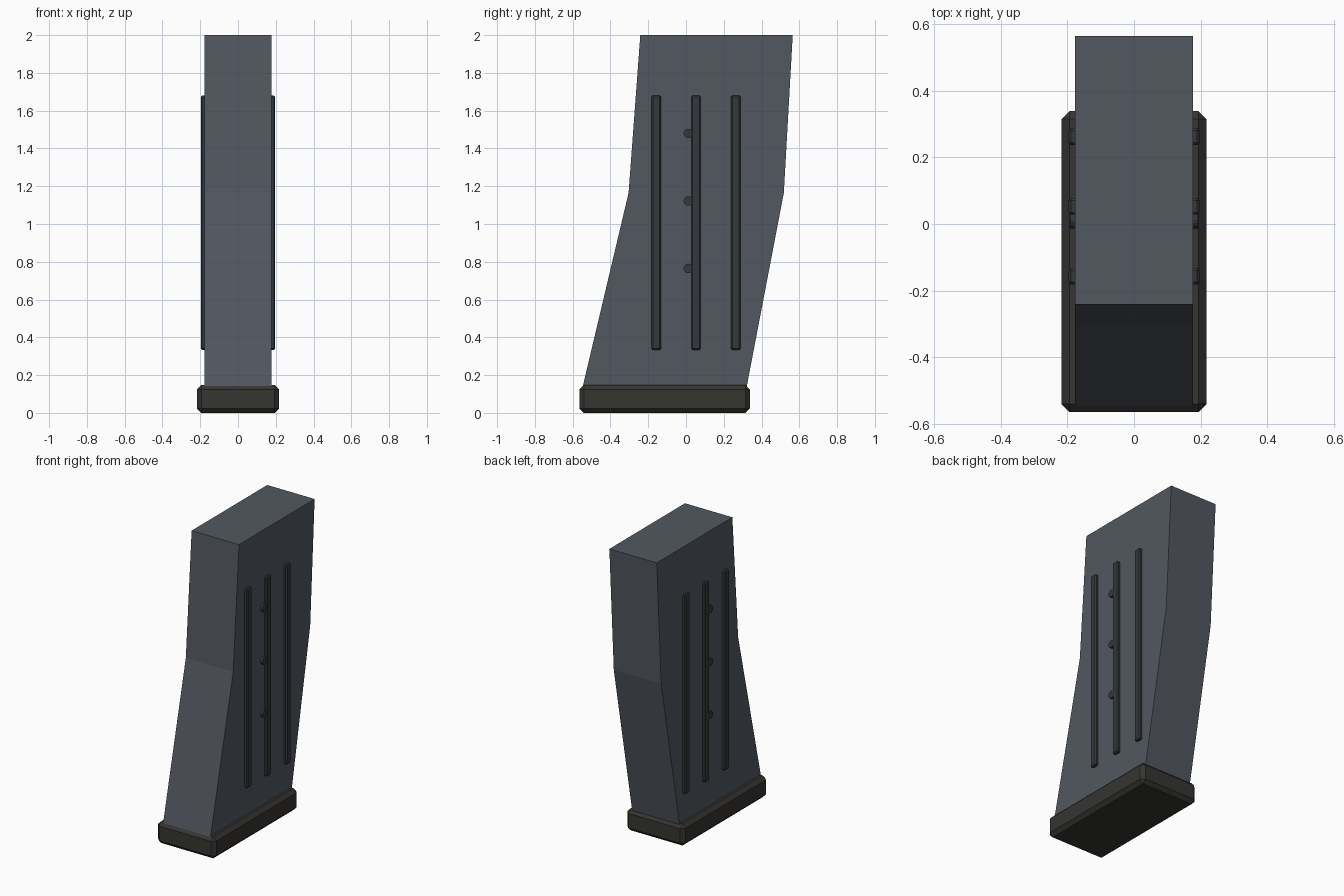
import bpy, bmesh
from math import pi
from mathutils import Matrix

if "Cube" in bpy.data.objects:
    bpy.data.objects.remove(bpy.data.objects["Cube"])


def material(name, rgb):
    m = bpy.data.materials.new(name)
    m.diffuse_color = (*rgb, 1)
    m.use_nodes = True
    m.node_tree.nodes["Principled BSDF"].inputs["Base Color"].default_value = m.diffuse_color
    return m


BODY = material("body_grey", (0.085, 0.098, 0.118))
TRIM = material("rib_grey", (0.035, 0.040, 0.045))
BASE = material("base_black", (0.036, 0.035, 0.031))


def finish(name, bm, mat):
    bmesh.ops.recalc_face_normals(bm, faces=bm.faces)
    mesh = bpy.data.meshes.new(name)
    bm.to_mesh(mesh)
    bm.free()
    ob = bpy.data.objects.new(name, mesh)
    bpy.context.collection.objects.link(ob)
    mesh.materials.append(mat)
    return ob


def box(name, lo, hi, mat, bevel):
    bm = bmesh.new()
    size = [b - a for a, b in zip(lo, hi)]
    mid = [(a + b) / 2 for a, b in zip(lo, hi)]
    bmesh.ops.create_cube(bm, size=1, matrix=Matrix.Translation(mid) @ Matrix.Diagonal((*size, 1)))
    bmesh.ops.bevel(bm, geom=bm.edges[:], offset=bevel, segments=1, affect='EDGES')
    return finish(name, bm, mat)


# Bent body: side profile of cross-section rows (z, front y, back y)
rows = [(0.10, -0.556, 0.314), (1.165, -0.304, 0.518), (2.0, -0.242, 0.565)]
W = 0.177
bm = bmesh.new()
rings = [[bm.verts.new(p) for p in ((-W, f, z), (W, f, z), (W, b, z), (-W, b, z))]
         for z, f, b in rows]
for low, high in zip(rings, rings[1:]):
    for i in range(4):
        j = (i + 1) % 4
        bm.faces.new((low[i], low[j], high[j], high[i]))
bm.faces.new(rings[0][::-1])
bm.faces.new(rings[-1])
finish("body", bm, BODY)

# Chamfered base plate
box("base_plate", (-0.218, -0.565, 0), (0.218, 0.339, 0.147), BASE, 0.024)

# Ribs and round studs on both sides
for side, label in ((-1, "left"), (1, "right")):
    x0, x1 = sorted((side * 0.157, side * 0.197))
    for i in range(3):
        y = -0.157 + 0.21 * i
        box(f"rib_{label}_{i + 1}", (x0, y - 0.025, 0.333), (x1, y + 0.025, 1.68), TRIM, 0.007)
        bm = bmesh.new()
        bmesh.ops.create_cone(
            bm, cap_ends=True, segments=16, radius1=0.025, radius2=0.025, depth=0.03,
            matrix=Matrix.Translation((side * 0.178, 0.012, 0.765 + 0.357 * i))
            @ Matrix.Rotation(pi / 2, 4, 'Y'))
        finish(f"stud_{label}_{i + 1}", bm, TRIM)
